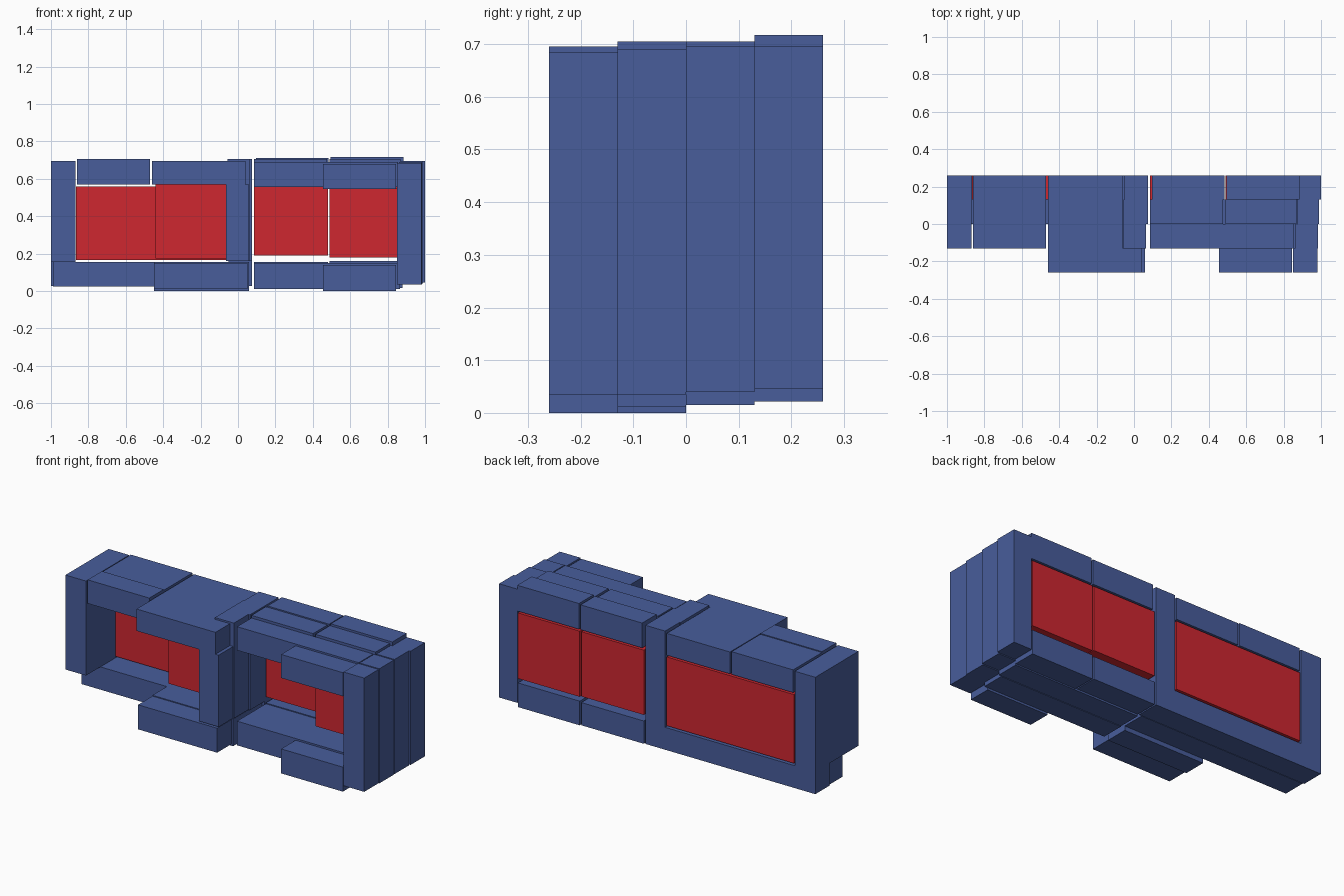
import bpy, bmesh


def material(name, color):
    m = bpy.data.materials.new(name)
    m.diffuse_color = color
    return m


BLUE = material("blue", (0.065, 0.11, 0.33, 1))
RED = material("red", (0.62, 0.02, 0.03, 1))


def brick(name, x0, x1, y0, y1, z0, z1, mat=BLUE):
    bm = bmesh.new()
    bmesh.ops.create_cube(bm, size=1)
    for v in bm.verts:
        v.co.x = x0 if v.co.x < 0 else x1
        v.co.y = y0 if v.co.y < 0 else y1
        v.co.z = z0 if v.co.z < 0 else z1
    me = bpy.data.meshes.new(name)
    bm.to_mesh(me)
    bm.free()
    me.materials.append(mat)
    ob = bpy.data.objects.new(name, me)
    bpy.context.collection.objects.link(ob)


# Each depth layer (front to back) lists its bricks as name, x0, x1, z0, z1
layers = {
    (-0.26, -0.13): [
        ("middle_post", -0.065, 0.06, 0.16, 0.57),
        ("left_bay_top", -0.46, 0.04, 0.57, 0.695),
        ("left_bay_base", -0.45, 0.05, 0.01, 0.15),
        ("right_post", 0.85, 0.98, 0.035, 0.685),
        ("right_bay_top", 0.455, 0.845, 0.545, 0.68),
        ("right_bay_base", 0.455, 0.845, 0.0, 0.14),
    ],
    (-0.13, 0.0): [
        ("left_post", -1.0, -0.87, 0.155, 0.695),
        ("left_bay_top", -0.86, -0.47, 0.57, 0.705),
        ("left_bay_top", -0.46, -0.06, 0.57, 0.695),
        ("middle_post", -0.055, 0.065, 0.16, 0.705),
        ("left_bay_base", -0.45, 0.06, 0.0, 0.155),
        ("right_bay_top", 0.085, 0.855, 0.555, 0.69),
        ("right_bay_base", 0.085, 0.865, 0.012, 0.15),
        ("right_post", 0.86, 0.985, 0.035, 0.69),
    ],
    (0.0, 0.13): [
        ("left_post", -1.0, -0.87, 0.155, 0.695),
        ("left_bay_top", -0.86, -0.47, 0.57, 0.70),
        ("left_bay_top", -0.46, -0.06, 0.57, 0.695),
        ("middle_post", -0.055, 0.075, 0.16, 0.705),
        ("left_bay_base", -0.99, 0.06, 0.025, 0.155),
        ("right_bay_top", 0.085, 0.475, 0.56, 0.705),
        ("right_bay_top", 0.49, 0.87, 0.56, 0.705),
        ("right_bay_base", 0.085, 0.88, 0.015, 0.15),
        ("right_post", 0.875, 0.99, 0.04, 0.695),
    ],
    (0.13, 0.26): [
        ("left_post", -1.0, -0.87, 0.027, 0.695),
        ("left_bay_top", -0.86, -0.47, 0.57, 0.70),
        ("left_bay_top", -0.46, -0.06, 0.57, 0.695),
        ("middle_post", -0.05, 0.075, 0.027, 0.705),
        ("left_bay_base", -0.87, -0.05, 0.027, 0.155),
        ("right_bay_top", 0.095, 0.485, 0.57, 0.712),
        ("right_bay_top", 0.495, 0.885, 0.57, 0.717),
        ("right_bay_base", 0.085, 0.48, 0.025, 0.155),
        ("right_bay_base", 0.49, 0.88, 0.022, 0.16),
        ("right_post", 0.885, 1.0, 0.045, 0.695),
    ],
}
for (y0, y1), bricks in layers.items():
    for name, x0, x1, z0, z1 in bricks:
        brick(name, x0, x1, y0, y1, z0, z1)

# Red back panels, with thicker right halves
brick("left_panel", -0.865, -0.06, 0.13, 0.26, 0.167, 0.56, RED)
brick("left_panel_inner", -0.44, -0.065, 0.0, 0.13, 0.175, 0.57, RED)
brick("right_panel", 0.085, 0.48, 0.13, 0.26, 0.19, 0.56, RED)
brick("right_panel", 0.49, 0.88, 0.13, 0.26, 0.185, 0.56, RED)
brick("right_panel_inner", 0.49, 0.865, 0.0, 0.13, 0.18, 0.55, RED)
